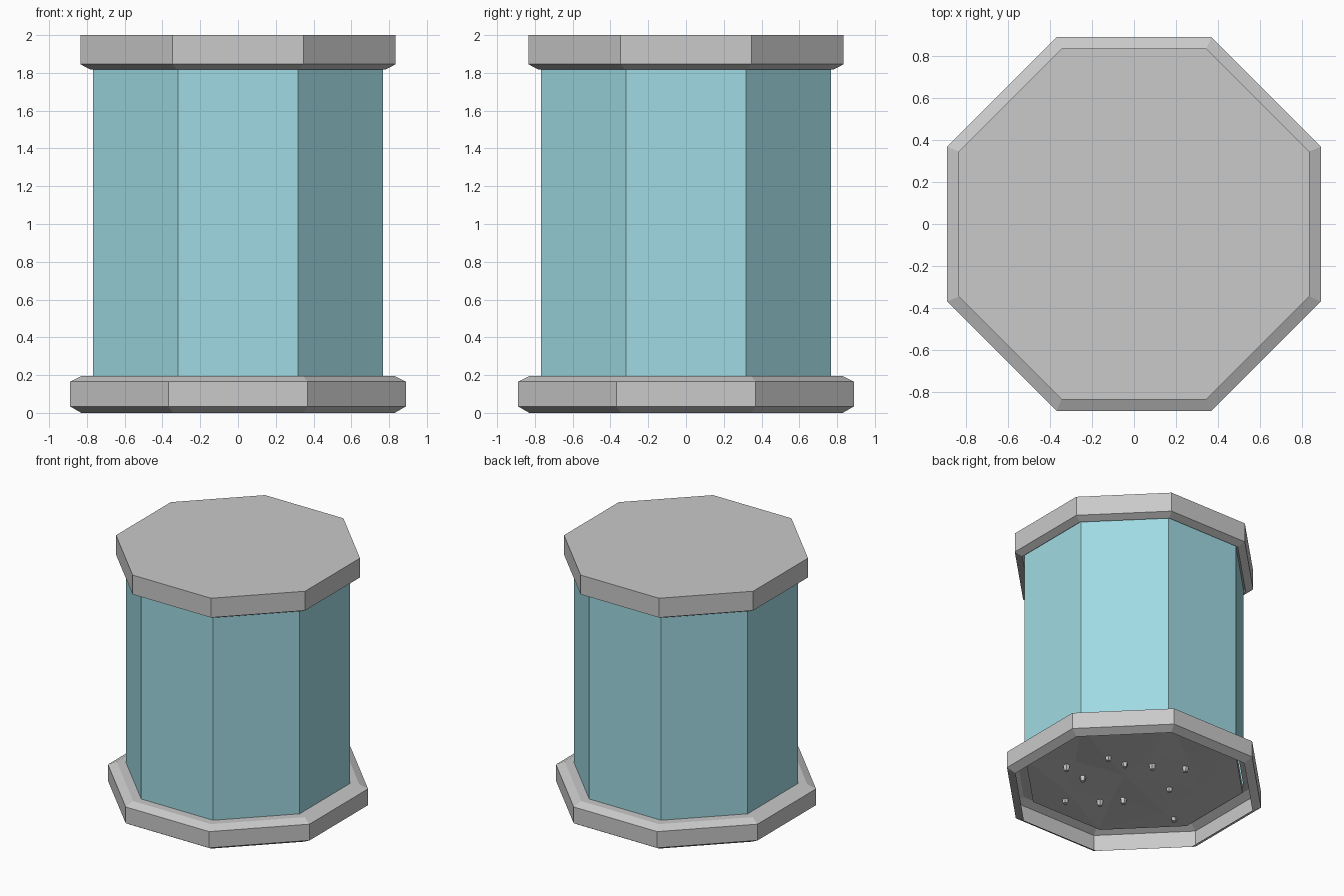
import bpy, bmesh, math, random
from mathutils import Matrix, Vector

random.seed(4)
old = bpy.data.objects.get("Cube")
if old:
    bpy.data.objects.remove(old, do_unlink=True)


def material(name, color):
    mat = bpy.data.materials.new(name)
    mat.use_nodes = True
    mat.diffuse_color = (*color, 1)
    mat.node_tree.nodes["Principled BSDF"].inputs["Base Color"].default_value = (*color, 1)
    return mat


GREY = material("grey stone", (0.585, 0.585, 0.585))
GLASS = material("pale blue glass", (0.35, 0.70, 0.77))
SIDES = 8
GROUND_Z = 0.135


def add_object(name, bm, mat):
    mesh = bpy.data.meshes.new(name)
    bmesh.ops.recalc_face_normals(bm, faces=bm.faces)
    bm.to_mesh(mesh)
    bm.free()
    mesh.materials.append(mat)
    obj = bpy.data.objects.new(name, mesh)
    bpy.context.collection.objects.link(obj)
    return obj


def octagon(bm, apothem, z):
    radius = apothem / math.cos(math.pi / SIDES)
    angles = [(i + 0.5) * math.tau / SIDES for i in range(SIDES)]
    return [bm.verts.new((radius * math.cos(a), radius * math.sin(a), z)) for a in angles]


def bridge(bm, low, high):
    for i in range(SIDES):
        j = (i + 1) % SIDES
        bm.faces.new((low[i], low[j], high[j], high[i]))


def prism(name, profile, mat, cap_end=False):
    """Octagonal rings joined along an (apothem, height) profile."""
    bm = bmesh.new()
    rings = [octagon(bm, a, z) for a, z in profile]
    for low, high in zip(rings, rings[1:]):
        bridge(bm, low, high)
    if cap_end:
        bm.faces.new(rings[-1])
    return add_object(name, bm, mat)


# Hollow base shell, open below, with bevelled rims
prism("base_ring", [(0.83, 0), (0.89, 0.035), (0.89, 0.165), (0.83, 0.195),
                    (0.767, 0.195)], GREY)

# Glass walls
prism("glass_walls", [(0.767, 0.195), (0.767, 1.84)], GLASS)

# Lid with a bevelled lower rim
prism("lid", [(0.767, 1.83), (0.782, 1.818), (0.835, 1.846), (0.835, 2)], GREY,
      cap_end=True)

# Uneven faceted ground hanging inside the base
bm = bmesh.new()
top = octagon(bm, 0.76, 0.195)
outer = octagon(bm, 0.76, GROUND_Z)
inner = octagon(bm, 0.42, GROUND_Z)
for v in inner:
    v.co += Vector((random.uniform(-0.1, 0.1), random.uniform(-0.1, 0.1),
                    random.uniform(-0.02, 0.02)))
bridge(bm, outer, top)
bridge(bm, outer, inner)
centre = bm.verts.new((0.05, -0.04, GROUND_Z))
for i in range(SIDES):
    bm.faces.new((inner[i], inner[(i + 1) % SIDES], centre))
bmesh.ops.triangulate(bm, faces=bm.faces)
add_object("ground", bm, GREY)

# Small stone chips poking out under the ground
spots = [(-.49, -.12), (-.19, -.27), (-.07, -.18), (.13, -.15), (.37, -.12), (-.37, .03),
         (-.49, .35), (-.24, .38), (-.07, .35), (.26, .17), (.3, .6)]
turn = Matrix.Rotation(math.radians(141), 4, "Z")
bm = bmesh.new()
for u, v in spots:
    place = Matrix.Translation(turn @ Vector((u, v, GROUND_Z)))
    spin = Matrix.Rotation(random.uniform(0, math.tau), 4, "Z")
    bmesh.ops.create_cone(bm, cap_ends=True, segments=5, radius1=0.018, radius2=0.03,
                          depth=0.07, matrix=place @ spin)
add_object("stone_chips", bm, GREY)
